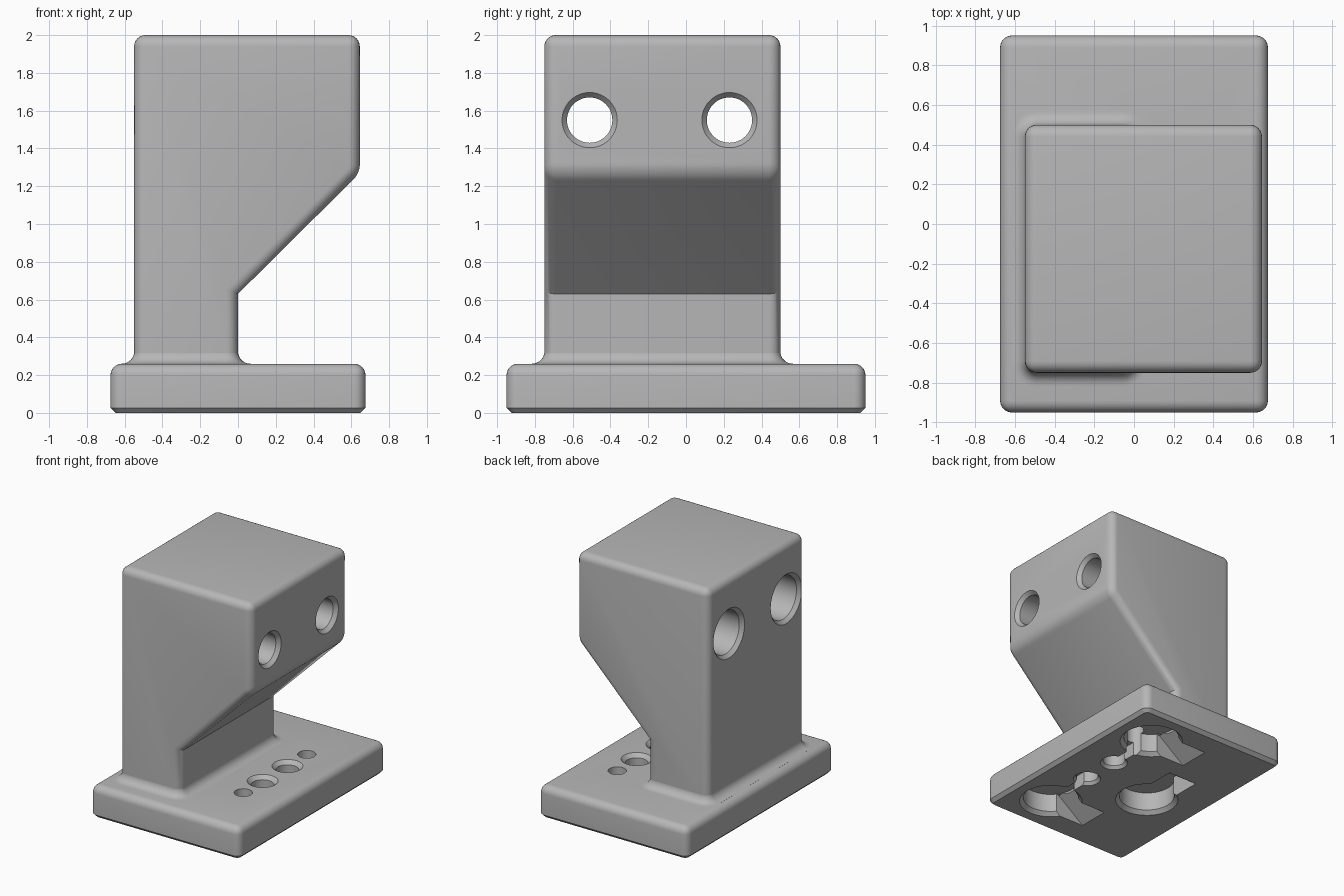
import bpy, bmesh
from math import sin, cos, pi
from mathutils import Vector

cube = bpy.data.objects.get("Cube")
if cube:
    bpy.data.objects.remove(cube)

GREY = (0.47, 0.47, 0.47, 1)
mat = bpy.data.materials.new("plain_grey")
mat.use_nodes = True
mat.diffuse_color = GREY
mat.node_tree.nodes["Principled BSDF"].inputs["Base Color"].default_value = GREY


def finish(bm, name):
    bmesh.ops.recalc_face_normals(bm, faces=bm.faces)
    mesh = bpy.data.meshes.new(name)
    bm.to_mesh(mesh)
    bm.free()
    mesh.materials.append(mat)
    obj = bpy.data.objects.new(name, mesh)
    bpy.context.collection.objects.link(obj)
    return obj


def prism(points, offset):
    """Extrude a closed outline of 3D points by an offset."""
    bm = bmesh.new()
    face = bm.faces.new([bm.verts.new(p) for p in points])
    new = bmesh.ops.extrude_face_region(bm, geom=[face])["geom"]
    bmesh.ops.translate(bm, vec=offset, verts=[g for g in new if isinstance(g, bmesh.types.BMVert)])
    bmesh.ops.recalc_face_normals(bm, faces=bm.faces)
    return bm


def loft(rings):
    """Skin a stack of equal-sized rings and cap both ends."""
    bm = bmesh.new()
    rows = [[bm.verts.new(p) for p in ring] for ring in rings]
    n = len(rows[0])
    for a, b in zip(rows, rows[1:]):
        for i in range(n):
            bm.faces.new((a[i], a[(i + 1) % n], b[(i + 1) % n], b[i]))
    bm.faces.new(rows[0])
    bm.faces.new(rows[-1])
    return bm


def turned(name, profile, origin, along_x=False, sides=48):
    """Turn (radius, height) pairs around the z or x axis."""
    rings = []
    for r, h in profile:
        ring = []
        for i in range(sides):
            u, v = r * cos(2 * pi * i / sides), r * sin(2 * pi * i / sides)
            ring.append(Vector(origin) + Vector((h, u, v) if along_x else (u, v, h)))
        rings.append(ring)
    return finish(loft(rings), name)


def cut(target, cutter):
    mod = target.modifiers.new("cut", "BOOLEAN")
    mod.operation, mod.solver, mod.object = "DIFFERENCE", "EXACT", cutter
    bpy.context.view_layer.update()
    bpy.context.view_layer.objects.active = target
    bpy.ops.object.modifier_apply(modifier=mod.name)
    bpy.data.objects.remove(cutter)


def level(edge, z):
    return all(abs(v.co.z - z) < 1e-4 for v in edge.verts)


def round_edges(bm, edges, width, segments):
    bmesh.ops.bevel(bm, geom=edges, offset=width, segments=segments, profile=0.5,
                    affect="EDGES", clamp_overlap=True)


# Base plate: rounded top and corners, chamfered underside
BX, BY, TOP = 0.675, 0.95, 0.26
bm = prism([(-BX, -BY, 0), (BX, -BY, 0), (BX, BY, 0), (-BX, BY, 0)], (0, 0, TOP))
round_edges(bm, [e for e in bm.edges if not level(e, 0)], 0.06, 6)
round_edges(bm, [e for e in bm.edges if level(e, 0)], 0.027, 1)
base = finish(bm, "base_plate")

# Underside pockets, each with a finger ramp
DEPTH, HALF = 0.18, 0.13
pocket = [(0.26, -0.02), (0.21, 0.03), (0.21, DEPTH)]
ramp = [(0, -0.01), (0, DEPTH - 0.004), (0.19, DEPTH - 0.004), (0.44, -0.01)]
for (px, py), direction in [((0.33, 0.6), (-1, 0, 0)), ((0.33, -0.6), (-1, 0, 0)),
                            ((-0.22, -0.11), (0, 1, 0))]:
    cut(base, turned("pocket_cutter", pocket, (px, py, 0)))
    out = Vector(direction)
    side = out.cross(Vector((0, 0, 1))) * HALF
    start = Vector((px, py, 0)) - side
    outline = [start + out * d + Vector((0, 0, h)) for d, h in ramp]
    cut(base, finish(prism(outline, side * 2), "ramp_cutter"))

# Row of screw holes and the grooves that join them to the pockets
HX = 0.335
for s in (-1, 1):
    cut(base, turned("small_hole_cutter", [(0.068, -0.05), (0.068, 0.3)], (HX, s * 0.41, 0)))
    cut(base, turned("screw_hole_cutter",
                     [(0.12, -0.02), (0.085, 0.025), (0.085, TOP - 0.03), (0.125, TOP + 0.01)],
                     (HX, s * 0.16, 0)))
    y0, y1 = s * 0.16, s * 0.5
    groove = [(HX - 0.035, y0, -0.02), (HX + 0.035, y0, -0.02),
              (HX + 0.035, y1, -0.02), (HX - 0.035, y1, -0.02)]
    cut(base, finish(prism(groove, (0, 0, 0.13)), "groove_cutter"))

# Column with an overhanging head
X0, X1, Y0, Y1 = -0.55, 0.0, -0.75, 0.5
FOOT, KNEE = 0.25, 0.63
side_profile = [(X0, FOOT), (X1, FOOT), (X1, KNEE), (0.645, 1.27), (0.645, 2), (X0, 2)]
bm = prism([(x, Y0, z) for x, z in side_profile], (0, Y1 - Y0, 0))
round_edges(bm, [e for e in bm.edges
                 if not level(e, FOOT) and not (level(e, KNEE))], 0.06, 6)
column = finish(bm, "column")

# Two through bores, counterbored from the left end of the profile
bore = [(0.21, X0 - 0.01), (0.175, X0 + 0.03), (0.175, 0.2), (0.12, 0.2),
        (0.12, 0.615), (0.155, 0.655)]
for y in (-0.51, 0.23):
    cut(column, turned("bore_cutter", bore, (0, y, 1.55), along_x=True))


# Concave fillet where the column meets the plate
def rounded_ring(grow, z, radius=0.06, steps=6):
    ring = []
    cx, cy = (X0 + X1) / 2, (Y0 + Y1) / 2
    hx, hy = (X1 - X0) / 2 - radius, (Y1 - Y0) / 2 - radius
    for corner, (sx, sy) in enumerate([(1, 1), (-1, 1), (-1, -1), (1, -1)]):
        for i in range(steps + 1):
            a = (corner + i / steps) * pi / 2
            ring.append((cx + sx * hx + (radius + grow) * cos(a),
                         cy + sy * hy + (radius + grow) * sin(a), z))
    return ring


R = 0.068
angles = [pi / 2 * i / 8 for i in range(9)]
rings = [rounded_ring(R, TOP - 0.005)]
rings += [rounded_ring(R * (1 - sin(t)) - 0.001, TOP + R * (1 - cos(t))) for t in angles]
fillet = finish(loft(rings), "foot_fillet")

for obj in (base, column, fillet):
    bpy.ops.object.select_all(action="DESELECT")
    obj.select_set(True)
    bpy.context.view_layer.objects.active = obj
    bpy.ops.object.shade_smooth_by_angle(angle=0.52)
